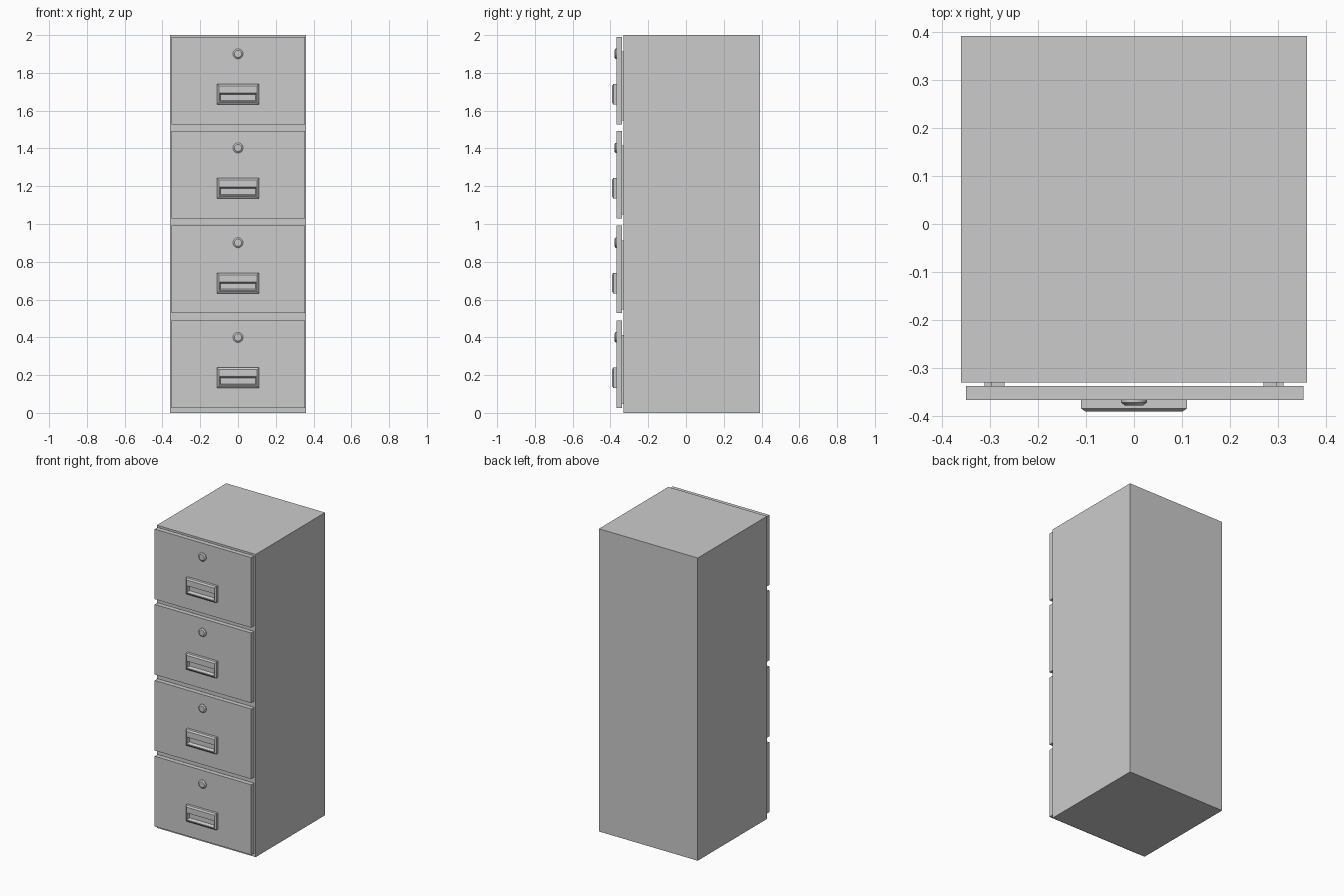
import bpy, bmesh, math

if "Cube" in bpy.data.objects:
    bpy.data.objects.remove(bpy.data.objects["Cube"])


def finish(name, bm):
    bmesh.ops.recalc_face_normals(bm, faces=bm.faces)
    me = bpy.data.meshes.new(name)
    bm.to_mesh(me)
    bm.free()
    ob = bpy.data.objects.new(name, me)
    bpy.context.collection.objects.link(ob)
    return ob


def loft(name, rings):
    """Bridge closed rings of equal length and cap both ends."""
    bm = bmesh.new()
    loops = [[bm.verts.new(p) for p in ring] for ring in rings]
    n = len(loops[0])
    for a, b in zip(loops, loops[1:]):
        for i in range(n):
            j = (i + 1) % n
            bm.faces.new((a[i], a[j], b[j], b[i]))
    bm.faces.new(loops[0])
    bm.faces.new(loops[-1])
    return finish(name, bm)


def rect(x0, x1, z0, z1, y):
    return [(x0, y, z0), (x1, y, z0), (x1, y, z1), (x0, y, z1)]


def circle(r, y, z, n=24):
    return [(r * math.cos(2 * math.pi * i / n), y, z + r * math.sin(2 * math.pi * i / n))
            for i in range(n)]


def box(name, x0, x1, y0, y1, z0, z1):
    return loft(name, [rect(x0, x1, z0, z1, y1), rect(x0, x1, z0, z1, y0)])


# Cabinet body
box("cabinet_body", -0.361, 0.361, -0.331, 0.393, 0, 2)

FACE = -0.368
for k, z in enumerate((0.027, 0.528, 1.03, 1.528), 1):
    # Drawer front panel
    box(f"drawer_front_{k}", -0.351, 0.354, FACE, -0.338, z, z + 0.463)

    # Drawer box sides and lower runners bridging the gap to the body
    for side, s in (("left", -1), ("right", 1)):
        xs = sorted((s * 0.298, s * 0.312))
        box(f"drawer_side_{side}_{k}", *xs, -0.34, -0.325, z + 0.02, z + 0.385)
        xs = sorted((s * 0.27, s * 0.298))
        box(f"drawer_runner_{side}_{k}", *xs, -0.34, -0.325, z + 0.02, z + 0.05)

    # Handle: chamfered block with a raised lip around a recessed finger slot
    loft(f"handle_{k}", [
        rect(-0.111, 0.111, z + 0.105, z + 0.213, FACE + 0.003),
        rect(-0.111, 0.111, z + 0.105, z + 0.213, -0.385),
        rect(-0.101, 0.101, z + 0.115, z + 0.203, -0.392),
        rect(-0.099, 0.099, z + 0.120, z + 0.165, -0.392),
        rect(-0.093, 0.093, z + 0.127, z + 0.158, -0.373),
    ])

    # Round lock with a chamfered rim
    lock = loft(f"lock_{k}", [
        circle(0.027, FACE + 0.003, z + 0.373),
        circle(0.027, -0.373, z + 0.373),
        circle(0.019, -0.379, z + 0.373),
    ])
    bpy.context.view_layer.objects.active = lock
    lock.select_set(True)
    bpy.ops.object.shade_smooth_by_angle(angle=math.radians(25))
    lock.select_set(False)
